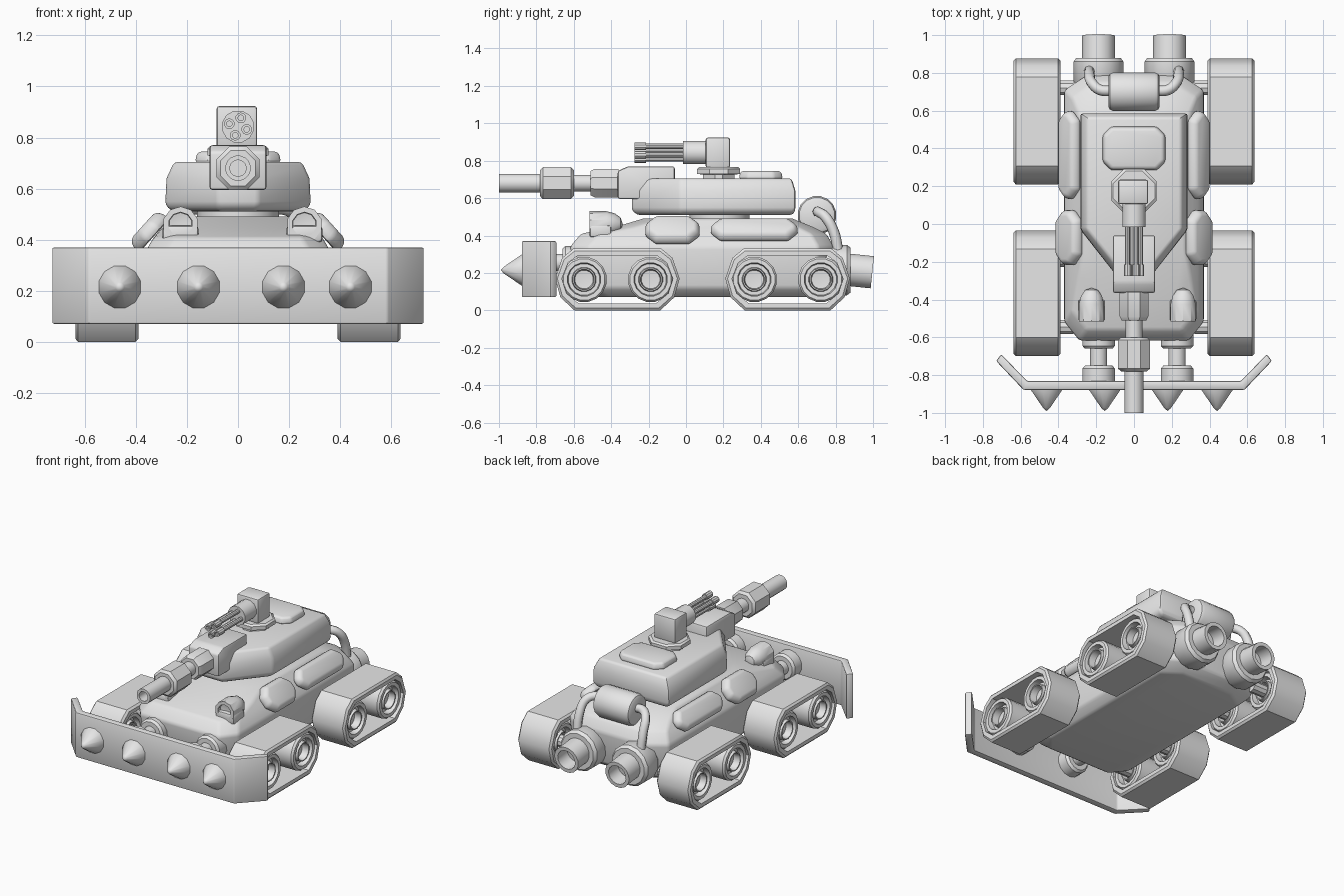
import bpy, bmesh, math
from mathutils import Matrix, Vector

if "Cube" in bpy.data.objects:
    bpy.data.objects.remove(bpy.data.objects["Cube"])

paint = bpy.data.materials.new("light_grey")
paint.diffuse_color = (0.8, 0.8, 0.8, 1)
paint.use_nodes = True
paint.node_tree.nodes["Principled BSDF"].inputs["Base Color"].default_value = paint.diffuse_color


def finish(name, bm, bevel=0.0, segments=2, angle=35):
    """Clean up, round the sharp edges and turn a bmesh into an object."""
    bmesh.ops.remove_doubles(bm, verts=bm.verts, dist=1e-5)
    bmesh.ops.recalc_face_normals(bm, faces=bm.faces)
    if bevel:
        edges = [e for e in bm.edges if len(e.link_faces) == 2 and e.calc_face_angle(0) > 0.4]
        bmesh.ops.bevel(bm, geom=edges, offset=bevel, segments=segments, profile=0.5,
                        affect='EDGES', clamp_overlap=True)
    mesh = bpy.data.meshes.new(name)
    bm.to_mesh(mesh)
    bm.free()
    mesh.materials.append(paint)
    mesh.shade_smooth()
    mesh.set_sharp_from_angle(angle=math.radians(angle))
    obj = bpy.data.objects.new(name, mesh)
    bpy.context.collection.objects.link(obj)
    return obj


def loft(name, loops, bevel=0.0, closed=False, matrix=None, segments=2):
    """Skin a stack of loops; cap the ends, or join last to first if closed."""
    bm = bmesh.new()
    rings = [[bm.verts.new(p) for p in loop] for loop in loops]
    n = len(rings[0])
    pairs = list(zip(rings, rings[1:]))
    if closed:
        pairs.append((rings[-1], rings[0]))
    else:
        bm.faces.new(rings[0])
        bm.faces.new(rings[-1])
    for a, b in pairs:
        for i in range(n):
            j = (i + 1) % n
            bm.faces.new((a[i], a[j], b[j], b[i]))
    if matrix:
        bm.transform(matrix)
    return finish(name, bm, bevel, segments)


def lathe(name, profile, at, sides=16, matrix=None):
    """Turn (distance, radius) points around the y axis, then place."""
    bm = bmesh.new()
    rings = []
    for t, r in profile:
        rings.append([bm.verts.new((r * math.cos(a), t, r * math.sin(a)))
                      for a in (2 * math.pi * (i + 0.5) / sides for i in range(sides))])
    for a, b in zip(rings, rings[1:]):
        for i in range(sides):
            j = (i + 1) % sides
            bm.faces.new((a[i], a[j], b[j], b[i]))
    bmesh.ops.remove_doubles(bm, verts=bm.verts, dist=1e-5)
    bm.transform(Matrix.Translation(at) @ (matrix or Matrix()))
    return finish(name, bm)


def box(name, lo, hi, bevel):
    (x0, y0, z0), (x1, y1, z1) = lo, hi
    plan = [(x0, y0), (x1, y0), (x1, y1), (x0, y1)]
    return loft(name, [[(x, y, z) for x, y in plan] for z in (z0, z1)], bevel)


def octagon(a, b, c):
    """Rectangle of half sizes a, b with its corners cut by c."""
    return [(a, c - b), (a, b - c), (a - c, b), (c - a, b),
            (-a, b - c), (-a, c - b), (c - a, -b), (a - c, -b)]


def plate(name, a, b, c, thick, rim, matrix):
    """Cut-corner plate whose top edge slopes inward by rim."""
    levels = ((0, 0), (thick * 0.55, 0), (thick, rim))
    return loft(name, [[(x, y, z) for x, y in octagon(a - s, b - s, c - s * 0.5)]
                       for z, s in levels], 0.012, matrix=matrix)


# Hull: stacked plans with cut corners
def hull_plan(z, w, front, back):
    half = [(w - 0.08, front), (w, front + 0.10), (w, back - 0.08), (w - 0.12, back)]
    return [(x, y, z) for x, y in half] + [(-x, y, z) for x, y in reversed(half)]


loft("hull", [hull_plan(0.07, 0.31, -0.52, 0.69), hull_plan(0.12, 0.36, -0.58, 0.76),
              hull_plan(0.34, 0.37, -0.62, 0.79), hull_plan(0.41, 0.33, -0.56, 0.75),
              hull_plan(0.445, 0.30, -0.38, 0.68), hull_plan(0.49, 0.27, -0.23, 0.57)], 0.015)


# Turret and its ring
def turret_plan(z, w, front, back, nose):
    half = [(nose, front), (w, -0.03), (w, back)]
    return [(x, y, z) for x, y in half] + [(-x, y, z) for x, y in reversed(half)]


loft("turret", [turret_plan(0.51, 0.255, -0.26, 0.57, 0.07), turret_plan(0.535, 0.285, -0.29, 0.585, 0.08),
                turret_plan(0.64, 0.28, -0.29, 0.585, 0.08), turret_plan(0.705, 0.25, -0.25, 0.565, 0.07)], 0.015)
loft("turret_ring", [[(0.16 * math.cos(k * math.pi / 12), 0.18 + 0.16 * math.sin(k * math.pi / 12), z)
                      for k in range(24)] for z in (0.47, 0.52)])

# Main gun: mantlet, stepped barrel and hollow muzzle
mantlet_side = [(-0.365, 0.595), (-0.06, 0.595), (-0.06, 0.77), (-0.31, 0.77), (-0.365, 0.745)]
loft("mantlet", [[(x, y, z) for y, z in mantlet_side] for x in (-0.112, 0.112)], 0.012)
lathe("gun_sleeve", [(-0.36, 0), (-0.36, 0.082), (-0.49, 0.082), (-0.51, 0.07), (-0.51, 0)], (0, 0, 0.68), 8)
lathe("gun_barrel", [(-0.85, 0), (-0.85, 0.032), (-1.0, 0.032), (-1.0, 0.05), (-0.77, 0.05),
                     (-0.77, 0.045), (-0.5, 0.045), (-0.5, 0)], (0, 0, 0.68), 16)
lathe("gun_collar", [(-0.6, 0), (-0.6, 0.075), (-0.615, 0.092), (-0.765, 0.092), (-0.78, 0.075), (-0.78, 0)],
      (0, 0, 0.68), 8)

# Roof gun: pedestal, body, housing and four barrels
loft("roof_gun_base", [[(x, y + 0.175, z) for x, y in octagon(0.12 - s, 0.115 - s, 0.065)]
                       for z, s in ((0.70, 0.03), (0.725, 0.03), (0.73, 0), (0.755, 0), (0.765, 0.01))])
box("roof_gun_body", (-0.084, 0.105, 0.76), (0.075, 0.235, 0.924), 0.012)
lathe("roof_gun_housing", [(0.12, 0), (0.12, 0.064), (-0.015, 0.064), (-0.015, 0)], (0, 0, 0.843), 12)
for k in range(4):
    a = math.radians(72 + 90 * k)
    lathe("roof_gun_barrel", [(-0.25, 0), (-0.25, 0.011), (-0.275, 0.011), (-0.275, 0.021), (-0.215, 0.021),
                              (-0.215, 0.014), (0, 0.014), (0, 0)],
          (0.036 * math.cos(a), 0, 0.843 + 0.036 * math.sin(a)), 10)

# Roof hatch
plate("roof_hatch", 0.166, 0.115, 0.045, 0.045, 0.012, Matrix.Translation((0, 0.4, 0.70)))

# Plough: bent blade, blunt spikes and mounting rods
front_half = [(0.585, -0.878), (0.73, -0.725), (0.703, -0.69), (0.565, -0.832)]
blade = front_half + [(-x, y) for x, y in reversed(front_half)]
loft("plough_blade", [[(x, y, z) for x, y in blade] for z in (0.07, 0.37)], 0.008)
for x in (-0.463, -0.155, 0.178, 0.44):
    lathe("plough_spike", [(-0.86, 0), (-0.86, 0.085), (-0.88, 0.085), (-0.975, 0.018), (-0.99, 0)],
          (x, 0, 0.215), 12)
for x in (-0.187, 0.228):
    lathe("plough_rod", [(-0.85, 0), (-0.85, 0.088), (-0.765, 0.088), (-0.75, 0.075), (-0.75, 0.046), (-0.66, 0.046),
                         (-0.66, 0.075), (-0.645, 0.088), (-0.55, 0.088), (-0.55, 0)], (x, 0, 0.255), 14)

# Headlights: hooded pods with recessed fronts
for x in (-0.225, 0.26):
    lathe("headlight", [(-0.485, 0), (-0.495, 0.046), (-0.515, 0.048), (-0.515, 0.07), (-0.425, 0.07),
                        (-0.38, 0.058), (-0.35, 0.036), (-0.338, 0)], (x, 0, 0.46), 10)
    box("headlight_base", (x - 0.07, -0.515, 0.39), (x + 0.07, -0.40, 0.455), 0.012)

# Sloped side blisters, exhausts, tank pipes
for s in (-1, 1):
    def slope(x, y, z):
        return Matrix.Translation((s * x, y, z)) @ Matrix.Rotation(s * math.radians(48), 4, 'Y')
    plate("front_blister", 0.088, 0.145, 0.055, 0.06, 0.02, slope(0.328, -0.072, 0.415))
    plate("rear_blister", 0.07, 0.232, 0.05, 0.055, 0.02, slope(0.328, 0.365, 0.418))

    x = s * 0.188
    lathe("exhaust_flange", [(0.70, 0), (0.70, 0.10), (0.755, 0.135), (0.86, 0.135), (0.88, 0.12), (0.88, 0)],
          (x, 0, 0.215), 14)
    lathe("exhaust_pipe", [(-0.03, 0), (-0.03, 0.088), (0.13, 0.088), (0.13, 0.064), (0.03, 0.064), (0.03, 0)],
          (x, 0.867, 0.217), 16, Matrix.Rotation(math.radians(-6), 4, 'X'))

    curve = bpy.data.curves.new("tank_pipe_path", 'CURVE')
    curve.dimensions = '3D'
    curve.bevel_depth = 0.028
    curve.bevel_resolution = 2
    curve.resolution_u = 5
    path = [(0.11, 0.705, 0.525), (0.18, 0.71, 0.525), (0.222, 0.745, 0.50), (0.236, 0.79, 0.42), (0.236, 0.815, 0.31)]
    spline = curve.splines.new('BEZIER')
    spline.bezier_points.add(len(path) - 1)
    for point, (px, py, pz) in zip(spline.bezier_points, path):
        point.co = (s * px, py, pz)
        point.handle_left_type = point.handle_right_type = 'AUTO'
    curve.materials.append(paint)
    bpy.context.collection.objects.link(bpy.data.objects.new("tank_pipe", curve))

# Rear tank lying across the hull
lathe("rear_tank", [(-0.136, 0), (-0.136, 0.08), (-0.128, 0.096), (-0.11, 0.104), (0.11, 0.104),
                    (0.128, 0.096), (0.136, 0.08), (0.136, 0)], (0, 0.7, 0.508), 16,
      Matrix.Rotation(math.radians(-90), 4, 'Z'))

# Four track units: open belt, two wheels, axles
half = [(0.23, -0.165), (0.305, -0.095), (0.333, 0.005), (0.295, 0.115), (0.235, 0.165)]
outline = half + [(-y, z) for y, z in reversed(half)]


def belt_loop(x, shrink, cy):
    ky, kz = 1 - shrink / 0.333, 1 - shrink / 0.165
    return [(x, cy + y * ky, 0.165 + z * kz) for y, z in outline]


for s in (-1, 1):
    for cy in (-0.367, 0.543):
        loft("track_belt", [belt_loop(s * 0.39, 0.012, cy), belt_loop(s * 0.402, 0, cy),
                            belt_loop(s * 0.626, 0, cy), belt_loop(s * 0.637, 0.012, cy),
                            belt_loop(s * 0.637, 0.036, cy), belt_loop(s * 0.39, 0.036, cy)], closed=True)
        for dy in (-0.178, 0.178):
            side = [(0.055, 0), (0.06, 0.05), (0.105, 0.055), (0.105, 0.062), (0.07, 0.066),
                    (0.07, 0.085), (0.108, 0.09), (0.108, 0.112), (0.095, 0.122)]
            lathe("track_wheel", side + [(-t, r) for t, r in reversed(side)],
                  (s * 0.513, cy + dy, 0.165), 16, Matrix.Rotation(math.radians(-90), 4, 'Z'))
            lathe("wheel_axle", [(-0.09, 0), (-0.09, 0.04), (0.09, 0.04), (0.09, 0)],
                  (s * 0.41, cy + dy, 0.165), 10, Matrix.Rotation(math.radians(-90), 4, 'Z'))
